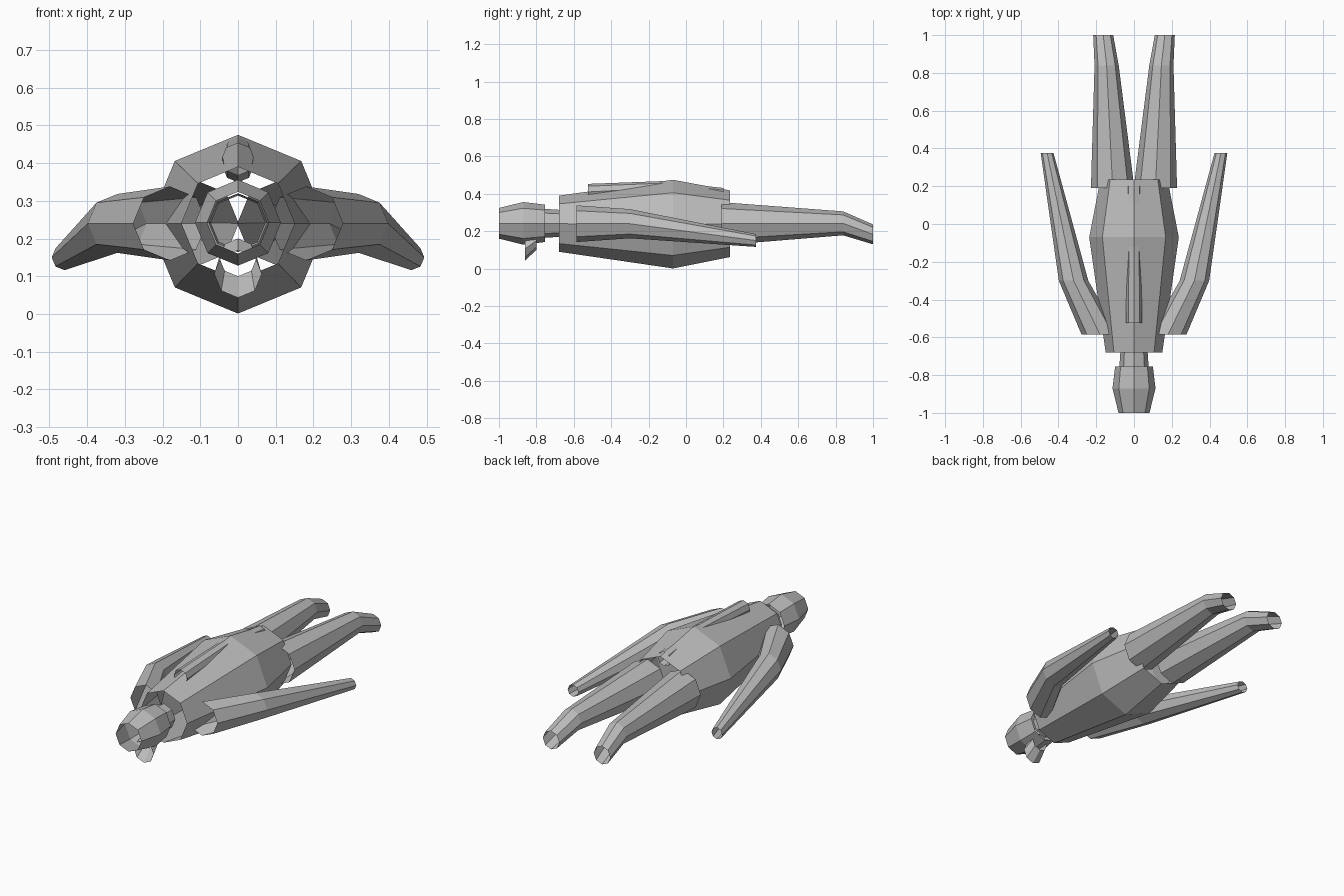
import bpy
import bmesh
from math import cos, sin, pi

cube = bpy.data.objects.get("Cube")
if cube:
    bpy.data.objects.remove(cube, do_unlink=True)

SIDES = 8

grey = bpy.data.materials.new("plain grey")
grey.use_nodes = True
grey.diffuse_color = (0.5, 0.5, 0.5, 1)
grey.node_tree.nodes["Principled BSDF"].inputs["Base Color"].default_value = (0.5, 0.5, 0.5, 1)


def tube(name, rings, side=1):
    """Open flat-faced tube through upright rings given as (x, y, z, radius)."""
    bm = bmesh.new()
    loops = []
    for x, y, z, r in rings:
        angles = [2 * pi * k / SIDES for k in range(SIDES)]
        loops.append([bm.verts.new((side * x + r * sin(a), y, z + r * cos(a))) for a in angles])
    for a, b in zip(loops, loops[1:]):
        for i in range(SIDES):
            j = (i + 1) % SIDES
            bm.faces.new((a[i], a[j], b[j], b[i]))
    bm.normal_update()
    # Turn the skin outwards
    f = bm.faces[:][0] if not hasattr(bm.faces, "ensure_lookup_table") else None
    bm.faces.ensure_lookup_table()
    f = bm.faces[0]
    axis = sum((v.co for v in loops[0]), loops[0][0].co * 0) / SIDES
    if f.normal.dot(loops[0][0].co - axis) < 0:
        bmesh.ops.reverse_faces(bm, faces=bm.faces[:])
    mesh = bpy.data.meshes.new(name)
    bm.to_mesh(mesh)
    bm.free()
    mesh.materials.append(grey)
    obj = bpy.data.objects.new(name, mesh)
    bpy.context.collection.objects.link(obj)
    return obj


# Central parts
tube("body", [(0, -0.68, 0.24, 0.15), (0, -0.07, 0.238, 0.237), (0, 0.235, 0.24, 0.178)])
tube("head", [(0, -1, 0.242, 0.082), (0, -0.87, 0.242, 0.114), (0, -0.755, 0.242, 0.1)])
tube("neck", [(0, -0.765, 0.242, 0.078), (0, -0.675, 0.242, 0.072)])
tube("beard", [(0, -0.86, 0.106, 0.063), (0, -0.8, 0.15, 0.05)])
tube("back_ridge", [(0, -0.525, 0.41, 0.043), (0, -0.12, 0.431, 0.037), (0, 0.2, 0.39, 0.041)])

# Paired limbs
for label, side in (("left", 1), ("right", -1)):
    tube(label + "_arm", [(0.18, -0.585, 0.24, 0.098), (0.32, -0.3, 0.24, 0.078),
                          (0.46, 0.375, 0.15, 0.034)], side)
    tube(label + "_leg", [(0.113, 0.19, 0.24, 0.115), (0.145, 0.84, 0.242, 0.064),
                          (0.163, 1, 0.183, 0.053)], side)
